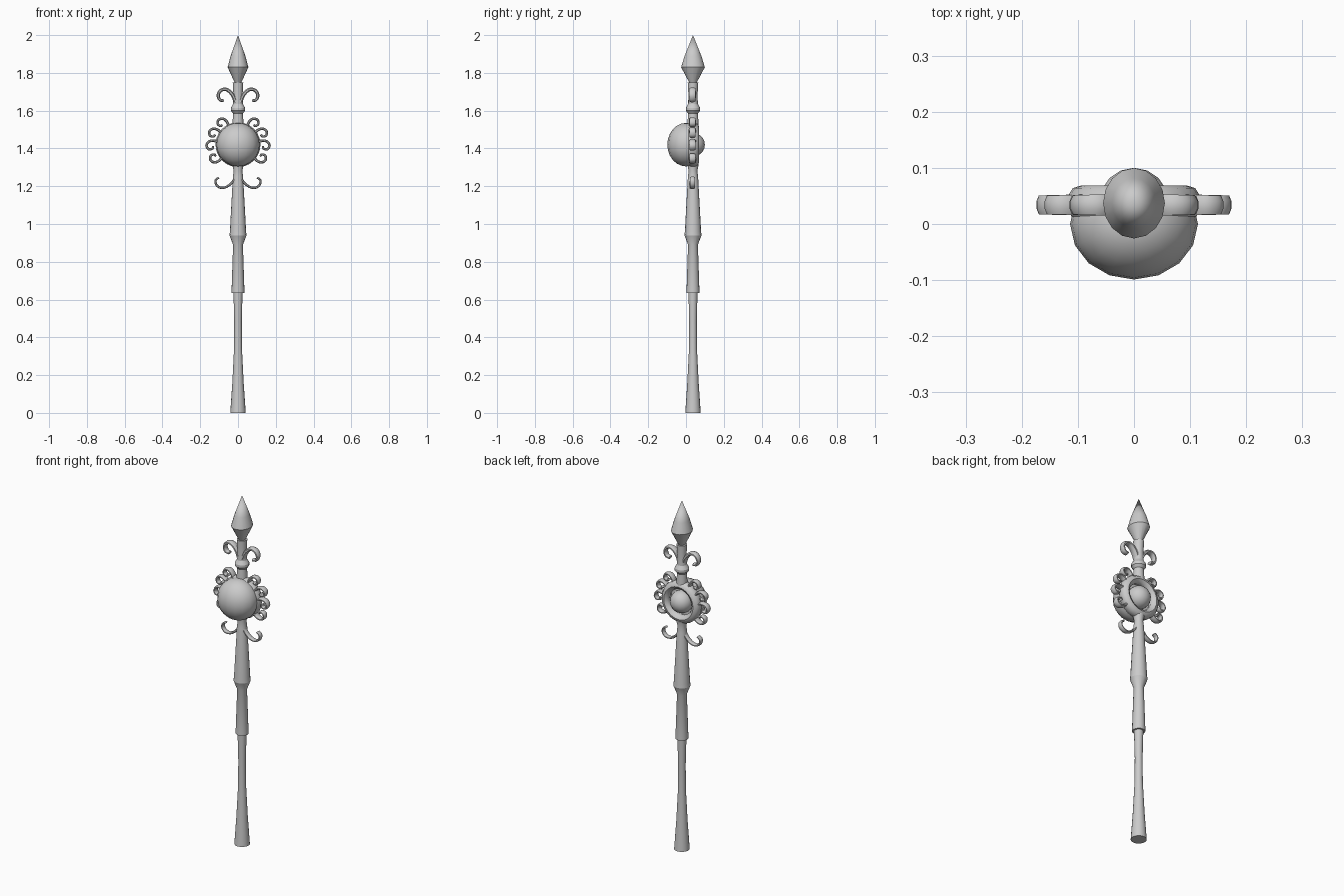
import bpy, bmesh, math
from mathutils import Vector, Matrix

if "Cube" in bpy.data.objects:
    bpy.data.objects.remove(bpy.data.objects["Cube"])

CY = 0.037      # depth of the shaft axis
HUB = 1.42      # height of the orb and ring


def finish(name, bm, angle=35):
    bmesh.ops.recalc_face_normals(bm, faces=bm.faces)
    me = bpy.data.meshes.new(name)
    bm.to_mesh(me)
    bm.free()
    ob = bpy.data.objects.new(name, me)
    bpy.context.collection.objects.link(ob)
    bpy.ops.object.select_all(action='DESELECT')
    ob.select_set(True)
    bpy.context.view_layer.objects.active = ob
    bpy.ops.object.shade_smooth_by_angle(angle=math.radians(angle))
    return ob


def bridge(bm, a, b):
    n = len(a)
    for i in range(n):
        bm.faces.new((a[i], a[(i + 1) % n], b[(i + 1) % n], b[i]))


def lathe(name, profile, n=16, sx=1.0, sy=1.0):
    """Turned part about the shaft axis from (radius, height) points."""
    bm = bmesh.new()
    rings = [[bm.verts.new((r * sx * math.sin(2 * math.pi * i / n),
                            CY + r * sy * math.cos(2 * math.pi * i / n), z))
              for i in range(n)] for r, z in profile]
    for a, b in zip(rings, rings[1:]):
        bridge(bm, a, b)
    bm.faces.new(rings[0])
    bm.faces.new(rings[-1])
    bmesh.ops.remove_doubles(bm, verts=bm.verts, dist=1e-5)
    return finish(name, bm, 25)


def spline(pts, steps=4):
    """Catmull-Rom curve through (x, z) points."""
    p = [Vector(q) for q in pts]
    p = [2 * p[0] - p[1]] + p + [2 * p[-1] - p[-2]]
    out = []
    for a, b, c, d in zip(p, p[1:], p[2:], p[3:]):
        for k in range(steps):
            t = k / steps
            out.append(0.5 * (2 * b + (c - a) * t + (2 * a - 5 * b + 4 * c - d) * t * t
                              + (3 * b - a - 3 * c + d) * t ** 3))
    return out + [p[-2]]


def scroll(name, pts, thick, depth, taper, side):
    """Curled strip with an oval section, lying in the front plane."""
    path = spline(pts)
    bm = bmesh.new()
    rings = []
    for i, p in enumerate(path):
        t = (path[min(i + 1, len(path) - 1)] - path[max(i - 1, 0)]).normalized()
        s = 1 + (taper - 1) * i / (len(path) - 1)
        ring = []
        for k in range(8):
            a = math.pi * (k + 0.5) / 4
            o = thick * s * math.cos(a)
            ring.append(bm.verts.new((side * (p.x - t.y * o),
                                      CY - 0.003 + depth * s * math.sin(a), p.y + t.x * o)))
        rings.append(ring)
    for a, b in zip(rings, rings[1:]):
        bridge(bm, a, b)
    bm.faces.new(rings[0])
    bm.faces.new(rings[-1])
    return finish(name, bm, 50)


def ball(name, center, scale, u, v, cut_y=None):
    bm = bmesh.new()
    bmesh.ops.create_uvsphere(bm, u_segments=u, v_segments=v, radius=1)
    bm.transform(Matrix.Translation(center) @ Matrix.Diagonal((*scale, 1)))
    if cut_y is not None:
        cut = bmesh.ops.bisect_plane(bm, geom=bm.verts[:] + bm.edges[:] + bm.faces[:],
                                     plane_co=(0, cut_y, 0), plane_no=(0, 1, 0), clear_outer=True)
        edges = [e for e in cut['geom_cut'] if isinstance(e, bmesh.types.BMEdge)]
        bmesh.ops.contextual_create(bm, geom=edges)
    return finish(name, bm, 45)


# Shaft, grip and neck
lathe("lower_shaft", [(0.041, 0), (0.030, 0.16), (0.021, 0.34), (0.020, 0.48), (0.024, 0.64)])
lathe("grip", [(0.034, 0.635), (0.034, 0.65), (0.026, 0.89), (0.045, 0.94),
               (0.043, 0.96), (0.027, 1.25), (0.023, 1.28), (0.030, 1.315)])
lathe("neck", [(0.030, 1.52), (0.026, 1.585), (0.038, 1.60), (0.038, 1.615),
               (0.026, 1.635), (0.024, 1.68), (0.028, 1.75)])

# Spear tip
lathe("spear_tip", [(0.018, 1.75), (0.055, 1.83), (0.039, 1.89), (0.0, 2.0)], 16, 1.0, 1.14)

# Ring around the orb, turned about the front-back axis
bm = bmesh.new()
N = 24
section = [(0.085, 0.012), (0.110, 0.012), (0.119, 0.025), (0.119, 0.048),
           (0.109, 0.064), (0.093, 0.069), (0.079, 0.060), (0.072, 0.045)]
rings = [[bm.verts.new((r * math.cos(2 * math.pi * i / N), y, HUB + r * math.sin(2 * math.pi * i / N)))
          for r, y in section] for i in range(N)]
for i in range(N):
    bridge(bm, rings[i], rings[(i + 1) % N])
finish("orb_ring", bm, 50)

# Front dome and the smaller ball behind it
ball("front_orb", (0, 0.0, HUB), (0.114, 0.099, 0.115), 16, 12, 0.015)
ball("back_orb", (0, 0.038, HUB), (0.062, 0.062, 0.062), 16, 10)

upper = [(0.012, 1.645), (0.03, 1.685), (0.06, 1.712), (0.09, 1.708), (0.105, 1.683),
         (0.096, 1.658), (0.075, 1.652)]
lower = [(0.008, 1.26), (0.03, 1.222), (0.06, 1.197), (0.092, 1.192), (0.115, 1.208),
         (0.118, 1.232), (0.102, 1.246)]
curl = [(0.105, 0.018), (0.13, 0.026), (0.155, 0.021), (0.167, 0.0),
        (0.155, -0.019), (0.136, -0.016), (0.132, -0.003)]

for side, label in ((1, "right"), (-1, "left")):
    # Large scrolls above and below the ring
    scroll("upper_scroll_" + label, upper, 0.011, 0.022, 0.75, side)
    scroll("lower_scroll_" + label, lower, 0.007, 0.016, 0.9, side)
    # Fan of small curls round the ring
    for i, deg in enumerate((53, 25, -2, -29)):
        c, s = math.cos(math.radians(deg)), math.sin(math.radians(deg))
        flip = 1 if i < 3 else -1
        pts = [(x * c - flip * z * s, HUB + x * s + flip * z * c) for x, z in curl]
        scroll(f"ring_curl_{label}_{i + 1}", pts, 0.008, 0.02, 0.8, side)
